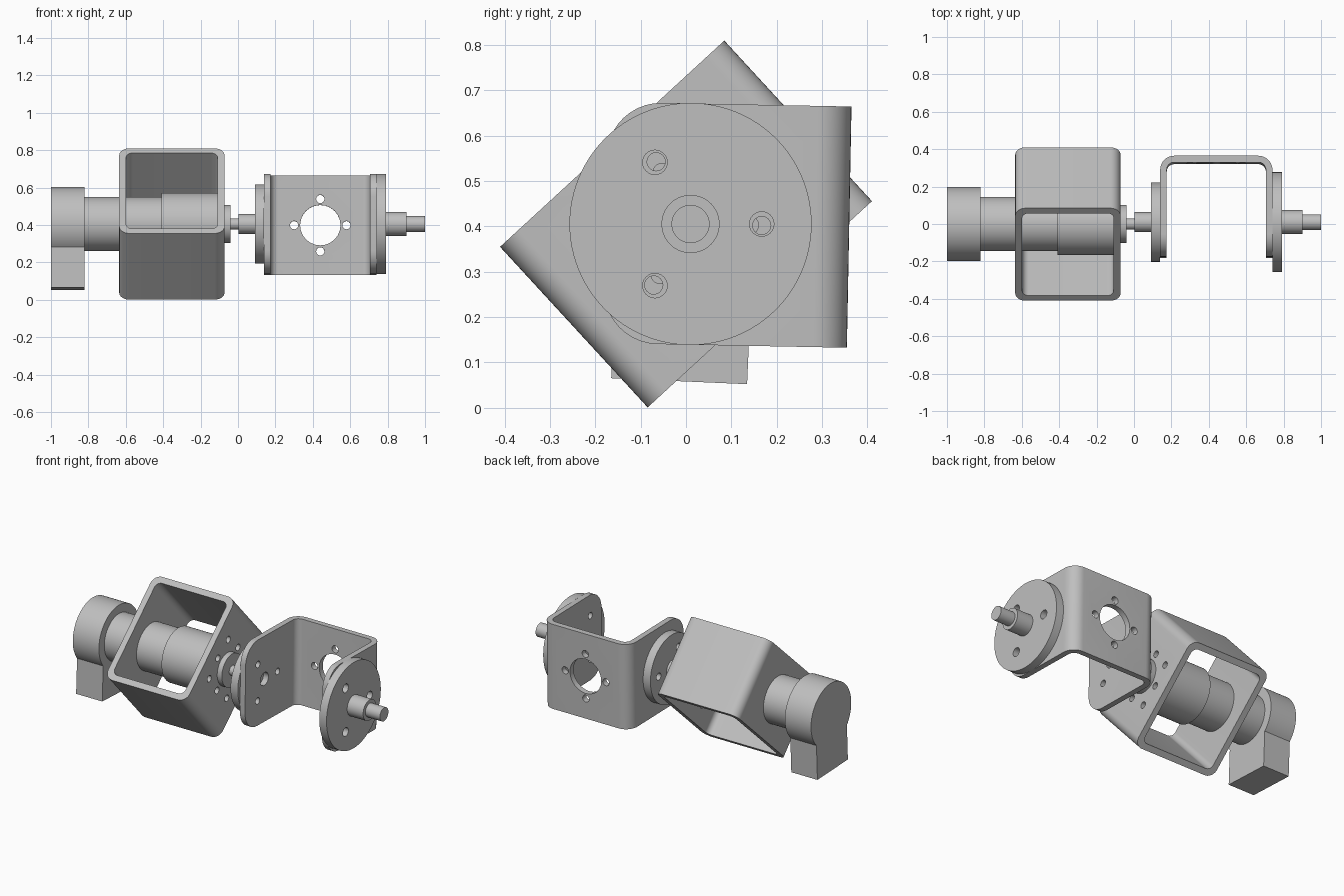
import bpy, bmesh
from math import sin, cos, pi, radians, asin

AXIS_Z = 0.405

old = bpy.data.objects.get("Cube")
if old:
    bpy.data.objects.remove(old)

metal = bpy.data.materials.new("light_grey_metal")
metal.use_nodes = True
GREY = (0.52, 0.52, 0.52, 1)
metal.diffuse_color = GREY
metal.node_tree.nodes["Principled BSDF"].inputs["Base Color"].default_value = GREY


def arc(cx, cy, r, start, end, n=10):
    return [(cx + r * cos(start + (end - start) * i / n),
             cy + r * sin(start + (end - start) * i / n)) for i in range(n + 1)]


def circle(r, cx=0, cy=0, n=64):
    return arc(cx, cy, r, 0, 2 * pi, n)[:-1]


def rounded_rect(x0, x1, y0, y1, r):
    pts = []
    corners = [(x1 - r, y1 - r), (x0 + r, y1 - r), (x0 + r, y0 + r), (x1 - r, y0 + r)]
    for k, (cx, cy) in enumerate(corners):
        pts += arc(cx, cy, r, k * pi / 2, (k + 1) * pi / 2)
    return pts


def prism(name, pts, lo, hi, axis="x"):
    """Extrude a closed profile along the x, y or z axis."""
    place = {"x": lambda a, b, t: (t, a, b),
             "y": lambda a, b, t: (a, t, b),
             "z": lambda a, b, t: (a, b, t)}[axis]
    bm = bmesh.new()
    low = [bm.verts.new(place(a, b, lo)) for a, b in pts]
    high = [bm.verts.new(place(a, b, hi)) for a, b in pts]
    bm.faces.new(low)
    bm.faces.new(high)
    for i in range(len(pts)):
        j = (i + 1) % len(pts)
        bm.faces.new((low[i], low[j], high[j], high[i]))
    bmesh.ops.recalc_face_normals(bm, faces=bm.faces)
    mesh = bpy.data.meshes.new(name)
    bm.to_mesh(mesh)
    bm.free()
    mesh.materials.append(metal)
    obj = bpy.data.objects.new(name, mesh)
    bpy.context.collection.objects.link(obj)
    return obj


def activate(obj):
    bpy.ops.object.select_all(action="DESELECT")
    obj.select_set(True)
    bpy.context.view_layer.objects.active = obj


def combine(obj, tool, operation="DIFFERENCE"):
    mod = obj.modifiers.new("cut", "BOOLEAN")
    mod.operation, mod.object, mod.solver = operation, tool, "EXACT"
    activate(obj)
    bpy.ops.object.modifier_apply(modifier=mod.name)
    bpy.data.objects.remove(tool)


def drill(obj, r, lo, hi, spots, axis="x"):
    for a, b in spots:
        combine(obj, prism("drill", circle(r, a, b, 24), lo, hi, axis))


def ring(count, r, start=0):
    return [(r * cos(start + 2 * pi * i / count), r * sin(start + 2 * pi * i / count))
            for i in range(count)]


def finish(obj, tilt=0, y=0):
    obj.location = (0, y, AXIS_Z)
    obj.rotation_euler.x = radians(tilt)
    activate(obj)
    bpy.ops.object.shade_smooth_by_angle(angle=radians(30))


# Motor end cap with its connector block in one profile
half, drop, cap_r = 0.15, -0.347, 0.198
dip = asin(half / cap_r) - pi / 2
cap = arc(0, 0, cap_r, dip, pi - dip, 56) + [(-half, drop), (half, drop)]
finish(prism("motor_end_cap", cap, -1, -0.82), tilt=-2.5)

# Plain round parts along the shaft: name, radius, start, end, y offset
for name, r, lo, hi, y in [
    ("motor_body", 0.145, -0.82, -0.41, 0),
    ("motor_gearbox", 0.167, -0.41, -0.105, 0),
    ("output_flange", 0.102, -0.075, -0.04, 0),
    ("output_shaft", 0.03, -0.04, 0.005, 0),
    ("coupling_stub", 0.053, 0.003, 0.095, 0.01),
    ("end_shaft", 0.064, 0.785, 0.9, 0.01),
    ("end_shaft_tip", 0.042, 0.9, 1, 0.01),
]:
    finish(prism(name, circle(r), lo, hi), y=y)

# Square tube housing around the motor
x0, x1, hy, wall, hz = -0.635, -0.072, 0.336, 0.037, 0.2405
tube = prism("motor_housing", rounded_rect(x0, x1, -hy, hy, 0.055), -hz, hz, "z")
combine(tube, prism("bore", rounded_rect(x0 + wall, x1 - wall, -hy + wall, hy - wall, 0.035),
                    -0.5, 0.5, "z"))
drill(tube, 0.02, -0.15, 0, ring(4, 0.18, pi / 4) + ring(4, 0.14))
finish(tube, tilt=42.6)

# U bracket: bent sheet, rounded arm ends, drilled arms and back
b0, b1, back, front, sheet, hh = 0.14, 0.74, 0.36, -0.178, 0.035, 0.266
bracket = prism("u_bracket", rounded_rect(b0, b1, -0.6, back, 0.075), -hh, hh, "z")
combine(bracket, prism("inside", rounded_rect(b0 + sheet, b1 - sheet, -0.8, back - sheet, 0.04),
                       -0.5, 0.5, "z"))
side = (arc(front + 0.12, hh - 0.12, 0.12, pi / 2, pi)
        + arc(front + 0.12, 0.12 - hh, 0.12, pi, 3 * pi / 2)
        + [(0.5, -hh), (0.5, hh)])
side = [(a, b * 1.0001) for a, b in side]
combine(bracket, prism("side_outline", side, 0, 1), "INTERSECT")
mid = (b0 + b1) / 2
drill(bracket, 0.108, 0.2, 0.5, [(mid, 0)], "y")
drill(bracket, 0.022, 0.2, 0.5, [(mid + a, b) for a, b in ring(4, 0.14)], "y")
drill(bracket, 0.04, 0.1, 0.8, [(0.01, 0)])
drill(bracket, 0.02, 0.1, 0.3, [(a + 0.01, b) for a, b in ring(3, 0.13)])
drill(bracket, 0.02, 0.6, 0.8, [(a + 0.01, b) for a, b in ring(3, 0.157)])
finish(bracket, tilt=-1.1)

# Round mounting discs on the bracket arms
for name, r, lo, hi, bolt_r, hole in [
    ("drive_disc", 0.212, 0.09, 0.14, 0.13, 0.022),
    ("idler_disc", 0.267, 0.74, 0.79, 0.157, 0.027),
]:
    disc = prism(name, circle(r, n=96), lo, hi)
    drill(disc, hole, lo - 0.05, hi + 0.05, ring(3, bolt_r))
    finish(disc, y=0.01)
